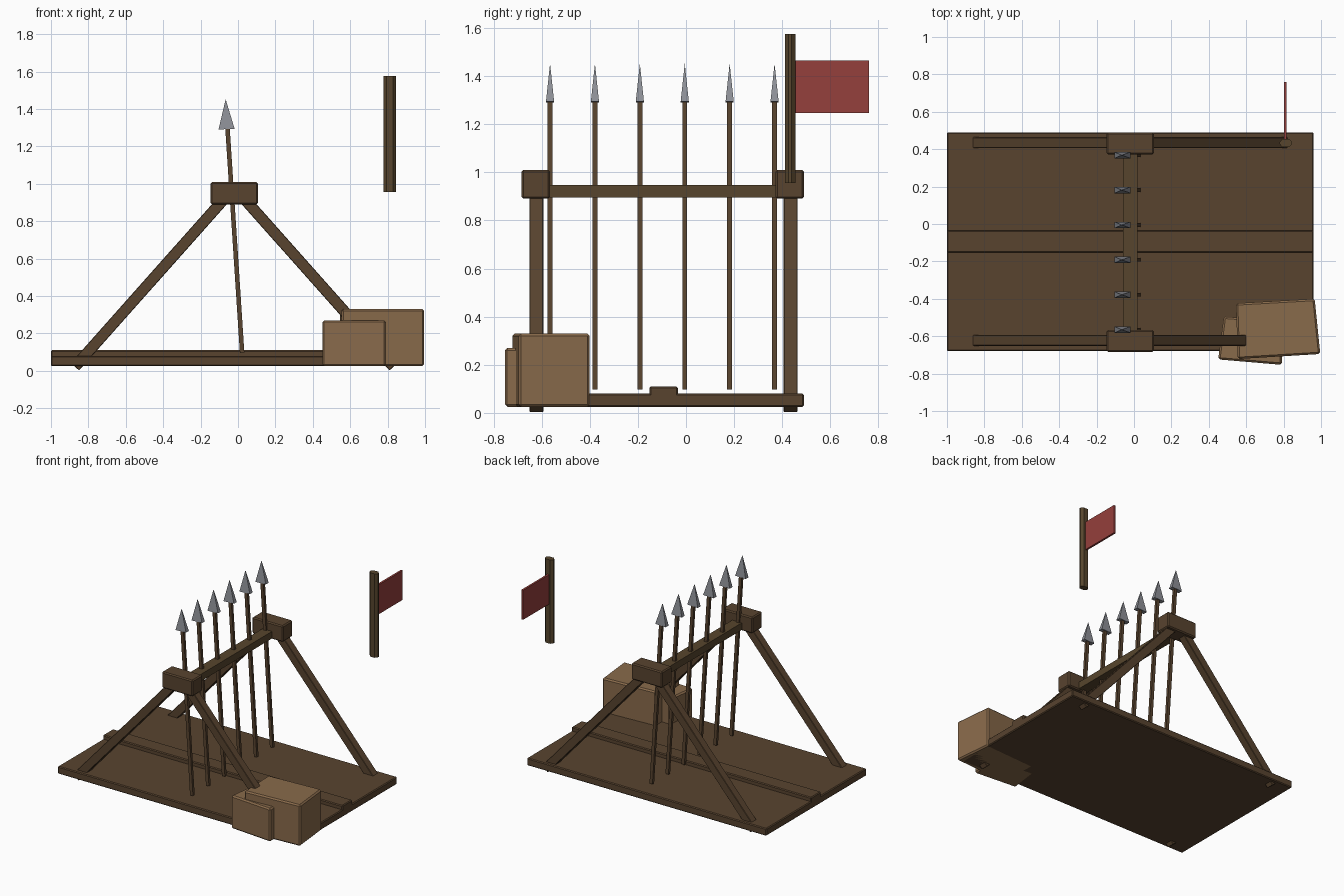
import bpy, bmesh, math
from mathutils import Vector, Matrix

if "Cube" in bpy.data.objects:
    bpy.data.objects.remove(bpy.data.objects["Cube"])


def material(name, color):
    m = bpy.data.materials.new(name)
    m.diffuse_color = (*color, 1)
    m.use_nodes = True
    m.node_tree.nodes["Principled BSDF"].inputs["Base Color"].default_value = m.diffuse_color
    return m


WOOD = material("dark wood", (0.098, 0.057, 0.028))
POLE = material("olive wood", (0.095, 0.060, 0.026))
CRATE = material("light wood", (0.25, 0.145, 0.070))
STEEL = material("grey steel", (0.27, 0.28, 0.31))
RED = material("red cloth", (0.30, 0.050, 0.045))
CX = -0.02  # symmetry line of the frame


def finish(name, bm, mat, bevel=0.0):
    bmesh.ops.recalc_face_normals(bm, faces=bm.faces)
    me = bpy.data.meshes.new(name)
    bm.to_mesh(me)
    bm.free()
    me.materials.append(mat)
    ob = bpy.data.objects.new(name, me)
    bpy.context.collection.objects.link(ob)
    if bevel:
        mod = ob.modifiers.new("bevel", "BEVEL")
        mod.width = bevel
        mod.segments = 1
    return ob


def box(name, lo, hi, mat, bevel=0.0):
    lo, hi = Vector(lo), Vector(hi)
    bm = bmesh.new()
    bmesh.ops.create_cube(bm, size=1)
    bmesh.ops.scale(bm, vec=hi - lo, verts=bm.verts)
    bmesh.ops.translate(bm, vec=(lo + hi) / 2, verts=bm.verts)
    return finish(name, bm, mat, bevel)


def prism(name, outline, z0, z1, mat, bevel=0.0):
    bm = bmesh.new()
    face = bm.faces.new([bm.verts.new((x, y, z0)) for x, y in outline])
    ext = bmesh.ops.extrude_face_region(bm, geom=[face])
    top = [v for v in ext["geom"] if isinstance(v, bmesh.types.BMVert)]
    bmesh.ops.translate(bm, vec=(0, 0, z1 - z0), verts=top)
    return finish(name, bm, mat, bevel)


def beam(name, a, b, width, depth, mat, bevel=0.0, tip=1.0):
    """Rectangular bar in the xz plane from a to b; tip scales the far end."""
    a, b = Vector(a), Vector(b)
    d = (b - a).normalized()
    side = Vector((d.z, 0, -d.x)) * width / 2
    out = Vector((0, depth / 2, 0))
    signs = [(-1, -1), (1, -1), (1, 1), (-1, 1)]
    bm = bmesh.new()
    low = [bm.verts.new(a + side * s + out * t) for s, t in signs]
    bm.faces.new(low)
    if tip == 0:
        top = [bm.verts.new(b)] * 4
    else:
        top = [bm.verts.new(b + (side * s + out * t) * tip) for s, t in signs]
        bm.faces.new(top)
    for i in range(4):
        j = (i + 1) % 4
        quad = [low[i], low[j], top[j], top[i]]
        bm.faces.new(quad[:3] if tip == 0 else quad)
    return finish(name, bm, mat, bevel)


# Base floor and raised middle plank
box("base_floor", (-1.0, -0.68, 0.025), (0.96, 0.49, 0.08), WOOD, 0.006)
box("middle_plank", (-1.0, -0.152, 0.03), (0.96, -0.034, 0.11), WOOD, 0.006)

# A-frame legs with blocks where they meet
for end, y in (("front", -0.622), ("back", 0.435)):
    for side, s in (("left", -1), ("right", 1)):
        beam(f"{end}_{side}_leg", (CX + s * 0.852, y, 0.022),
             (CX + s * 0.04, y, 0.935), 0.06, 0.058, WOOD, 0.003)
    mid = -0.625 if end == "front" else 0.431
    box(f"{end}_top_block", (CX - 0.126, mid - 0.059, 0.89),
        (CX + 0.126, mid + 0.059, 1.01), WOOD, 0.008)

# Ridge beam
box("ridge_beam", (-0.06, -0.6, 0.896), (0.018, 0.4, 0.948), POLE)

# Leaning row of spears
for i in range(6):
    y = -0.565 + i * 0.1866
    beam(f"spear_shaft_{i + 1}", (0.022, y, 0.097), (-0.057, y, 1.31),
         0.024, 0.02, WOOD)
    beam(f"spear_head_{i + 1}", (-0.061, y, 1.292), (-0.066, y, 1.452),
         0.086, 0.034, STEEL, tip=0)

# Flag pole with chamfered corners, and its flag
px, py = 0.812, 0.433
pole = [(px + x, py + y) for x, y in (
    (-0.033, -0.006), (-0.018, -0.022), (0.018, -0.022), (0.033, -0.006),
    (0.033, 0.006), (0.018, 0.022), (-0.018, 0.022), (-0.033, 0.006))]
prism("flag_pole", pole, 0.955, 1.575, POLE)
box("flag", (0.801, 0.44, 1.247), (0.816, 0.76, 1.465), RED)

# Crates stacked at the front right corner
prism("large_crate", [(0.555, -0.722), (0.996, -0.695), (0.966, -0.4),
                      (0.545, -0.424)], 0.025, 0.33, CRATE, 0.01)
prism("small_crate", [(0.45, -0.724), (0.79, -0.753), (0.80, -0.52),
                      (0.48, -0.495)], 0.025, 0.27, CRATE, 0.01)
